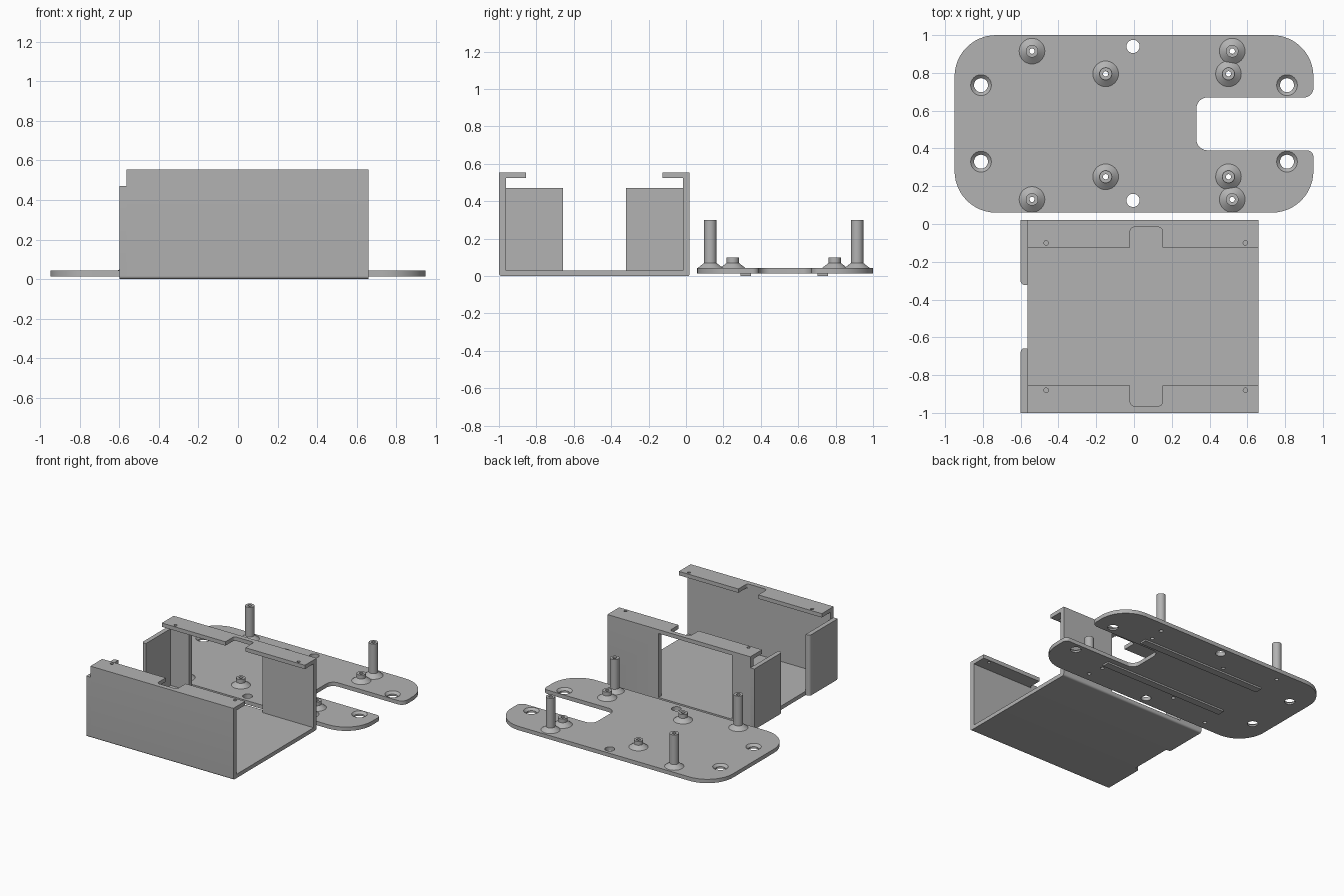
import bpy, bmesh, math
from mathutils import Vector

if "Cube" in bpy.data.objects:
    bpy.data.objects.remove(bpy.data.objects["Cube"])

grey = bpy.data.materials.new("grey plastic")
grey.diffuse_color = (0.45, 0.45, 0.45, 1)
grey.use_nodes = True
grey.node_tree.nodes["Principled BSDF"].inputs["Base Color"].default_value = grey.diffuse_color


def finish(name, bm, smooth=True):
    bmesh.ops.recalc_face_normals(bm, faces=bm.faces[:])
    me = bpy.data.meshes.new(name)
    bm.to_mesh(me)
    bm.free()
    me.materials.append(grey)
    ob = bpy.data.objects.new(name, me)
    bpy.context.collection.objects.link(ob)
    if smooth:
        shade(ob)
    return ob


def shade(ob):
    bpy.ops.object.select_all(action='DESELECT')
    ob.select_set(True)
    bpy.context.view_layer.objects.active = ob
    bpy.ops.object.shade_smooth_by_angle(angle=math.radians(30))


def rounded(corners, seg=8):
    """Outline from (u, v, radius) corners, each replaced by an arc."""
    out, n = [], len(corners)
    for i, (u, v, r) in enumerate(corners):
        p = Vector((u, v))
        if r == 0:
            out.append(p)
            continue
        a = (Vector(corners[i - 1][:2]) - p).normalized()
        b = (Vector(corners[(i + 1) % n][:2]) - p).normalized()
        c = p + (a + b) * r                      # right-angled corners
        for k in range(seg + 1):
            t = k / seg * math.pi / 2
            out.append(c - b * r * math.cos(t) - a * r * math.sin(t))
    return out


def prism(bm, outline, lo, hi, axis='z'):
    """Extrude an outline along z (xy outline) or x (yz outline)."""
    place = (lambda p, h: (p[0], p[1], h)) if axis == 'z' else (lambda p, h: (h, p[0], p[1]))
    a = [bm.verts.new(place(p, lo)) for p in outline]
    b = [bm.verts.new(place(p, hi)) for p in outline]
    n = len(a)
    bm.faces.new(a[::-1])
    bm.faces.new(b)
    for i in range(n):
        bm.faces.new((a[i], a[(i + 1) % n], b[(i + 1) % n], b[i]))


def rect(x0, x1, y0, y1):
    return [(x0, y0), (x1, y0), (x1, y1), (x0, y1)]


def lathe(bm, x, y, profile, closed, seg=32):
    """Revolve (radius, z) points about a vertical line at x, y."""
    rings = [[bm.verts.new((x + r * math.cos(2 * math.pi * k / seg),
                            y + r * math.sin(2 * math.pi * k / seg), z))
              for k in range(seg)] for r, z in profile]
    pairs = list(zip(rings, rings[1:])) + ([(rings[-1], rings[0])] if closed else [])
    for a, b in pairs:
        for k in range(seg):
            j = (k + 1) % seg
            bm.faces.new((a[k], a[j], b[j], b[k]))
    if not closed:
        bm.faces.new(rings[0][::-1])
        bm.faces.new(rings[-1])


def cut(ob, bm):
    cutter = finish("cutter", bm, False)
    cutter.hide_render = True
    m = ob.modifiers.new("cut", 'BOOLEAN')
    m.operation, m.solver, m.object = 'DIFFERENCE', 'EXACT', cutter
    bpy.context.view_layer.objects.active = ob
    bpy.ops.object.modifier_apply(modifier=m.name)
    bpy.data.objects.remove(cutter)
    shade(ob)


# ---- mounting plate with open slot ----
Z0, Z1 = 0.013, 0.043
bm = bmesh.new()
prism(bm, rounded([(-0.95, 0.06, 0.22), (0.95, 0.06, 0.22), (0.95, 0.39, 0.035),
                   (0.33, 0.39, 0.06), (0.33, 0.67, 0.06), (0.95, 0.67, 0.05),
                   (0.95, 1.0, 0.22), (-0.95, 1.0, 0.22)], 12), Z0, Z1)
plate = finish("mounting_plate", bm)

tall = [(x, y) for x in (-0.54, 0.52) for y in (0.13, 0.915)]
short = [(x, y) for x in (-0.15, 0.50) for y in (0.25, 0.795)]
bm = bmesh.new()
for x in (-0.81, 0.81):                          # countersunk holes
    for y in (0.33, 0.735):
        lathe(bm, x, y, [(0.037, -0.05), (0.037, 0.026), (0.055, Z1), (0.055, 0.1)], False)
for y in (0.125, 0.94):                          # plain holes
    lathe(bm, -0.005, y, [(0.035, -0.05), (0.035, 0.1)], False)
for x, y in tall + short:                        # screw holes
    lathe(bm, x, y, [(0.014, -0.05), (0.014, 0.1)], False, 16)
cut(plate, bm)

# ---- hollow standoffs with conical feet ----
for label, spots, top in (("tall", tall, 0.30), ("short", short, 0.10)):
    for i, (x, y) in enumerate(spots):
        bm = bmesh.new()
        lathe(bm, x, y, [(0.014, Z1), (0.014, top), (0.033, top),
                         (0.033, 0.07), (0.068, Z1)], True)
        finish(f"{label}_standoff_{i + 1}", bm)

# ---- rails under the plate ----
for i, y in enumerate((0.32, 0.73)):
    bm = bmesh.new()
    prism(bm, rect(-0.53, 0.53, y - 0.028, y + 0.028), 0.0, Z0)
    finish(f"bottom_rail_{i + 1}", bm, False)

# ---- channel box: floor, two walls and inward lips ----
MID = -0.49
half = [(0.51, 0.0, 0.015), (0.51, 0.555, 0), (0.365, 0.555, 0), (0.365, 0.525, 0),
        (0.473, 0.525, 0), (0.473, 0.03, 0)]
section = [(MID + u, v, r) for u, v, r in half] + [(MID - u, v, r) for u, v, r in half[::-1]]
bm = bmesh.new()
prism(bm, rounded(section), -0.565, 0.66, 'x')
box = finish("channel_box", bm)

bm = bmesh.new()
for s in (-1, 1):
    # lip notch and lip screw holes
    prism(bm, rounded([(-0.02, MID + s * 0.3, 0), (0.15, MID + s * 0.3, 0),
                       (0.15, MID + s * 0.473, 0.02), (-0.02, MID + s * 0.473, 0.02)]), 0.5, 0.6)
    for x in (-0.465, 0.59):
        lathe(bm, x, MID + s * 0.39, [(0.012, 0.5), (0.012, 0.6)], False, 16)
cut(box, bm)
bm = bmesh.new()                                 # back wall opening
prism(bm, rect(-0.41, 0.22, -0.03, 0.05), 0.03, 0.525)
cut(box, bm)

# ---- end flaps on the left ----
for s, label in ((-1, "front"), (1, "back")):
    bm = bmesh.new()
    prism(bm, rounded([(-0.565, MID + s * 0.51, 0), (-0.60, MID + s * 0.51, 0),
                       (-0.60, MID + s * 0.168, 0.02), (-0.565, MID + s * 0.168, 0)]), 0.0, 0.47)
    edge = [e for e in bm.edges
            if all(v.co.z < 0.001 and abs(v.co.y - MID) > 0.505 for v in e.verts)]
    bmesh.ops.bevel(bm, geom=edge, offset=0.015, segments=6, profile=0.5, affect='EDGES')
    finish(f"{label}_end_flap", bm)
